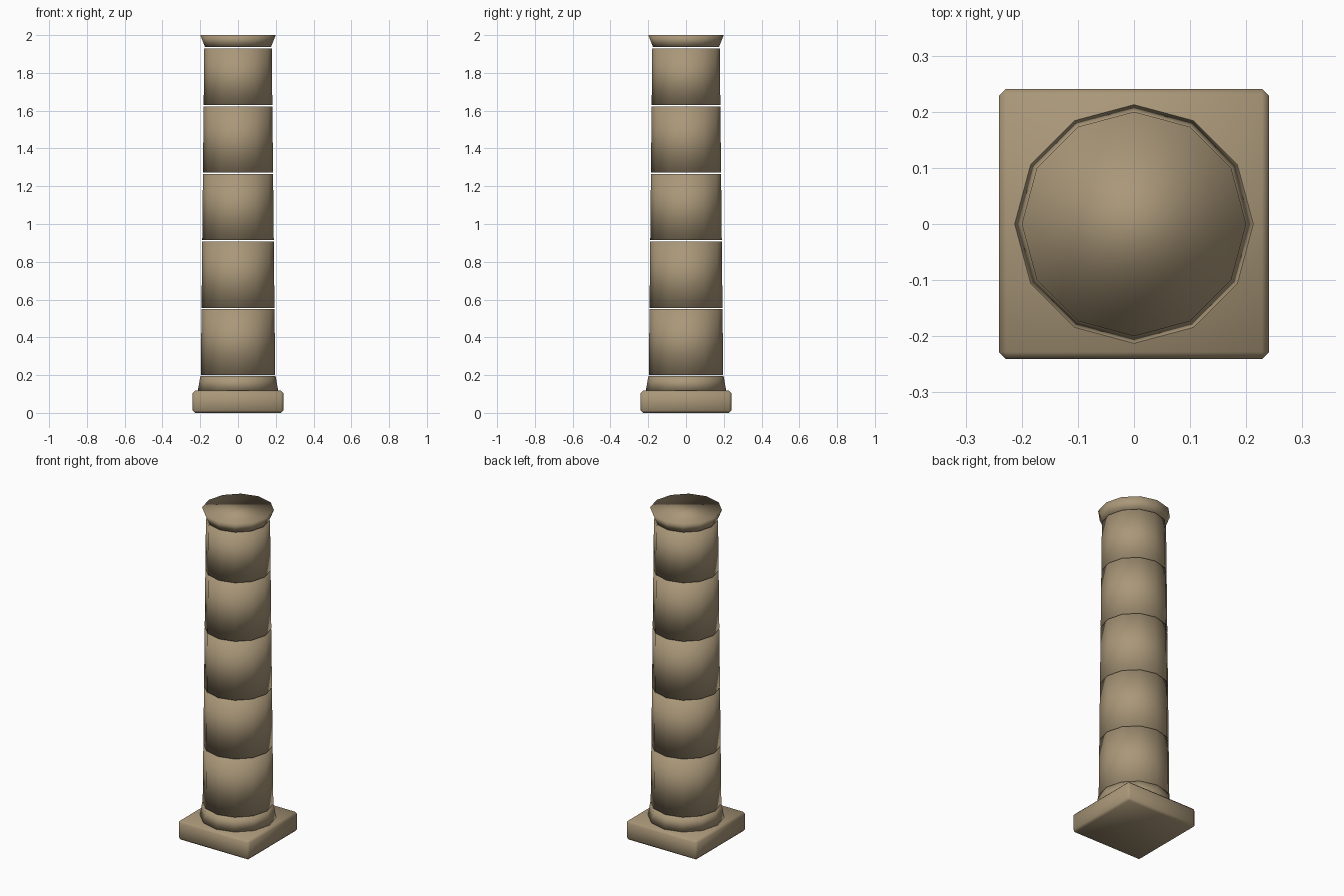
import bpy
import bmesh
import math

cube = bpy.data.objects.get("Cube")
if cube:
    bpy.data.objects.remove(cube, do_unlink=True)

SIDES = 12

# Single stone colour
stone = bpy.data.materials.new("tan_stone")
stone.use_nodes = True
colour = (0.40, 0.31, 0.19, 1)
stone.diffuse_color = colour
bsdf = stone.node_tree.nodes["Principled BSDF"]
bsdf.inputs["Base Color"].default_value = colour
bsdf.inputs["Roughness"].default_value = 0.9


def finish(name, bm):
    """Turn a bmesh into a smooth stone object."""
    bmesh.ops.recalc_face_normals(bm, faces=bm.faces)
    for face in bm.faces:
        face.smooth = True
    mesh = bpy.data.meshes.new(name)
    bm.to_mesh(mesh)
    bm.free()
    mesh.materials.append(stone)
    obj = bpy.data.objects.new(name, mesh)
    bpy.context.collection.objects.link(obj)
    return obj


def turned(name, z0, z1, r0, r1):
    """Twelve-sided tapered block with closed ends."""
    bm = bmesh.new()
    rings = []
    for z, r in ((z0, r0), (z1, r1)):
        angles = [math.tau * i / SIDES for i in range(SIDES)]
        rings.append([bm.verts.new((r * math.cos(a), r * math.sin(a), z)) for a in angles])
    low, high = rings
    for i in range(SIDES):
        j = (i + 1) % SIDES
        bm.faces.new((low[i], low[j], high[j], high[i]))
    bm.faces.new(low[::-1])
    bm.faces.new(high)
    return finish(name, bm)


# Square plinth with chamfered edges
bm = bmesh.new()
bmesh.ops.create_cube(bm, size=1)
for v in bm.verts:
    v.co.x *= 0.482
    v.co.y *= 0.482
    v.co.z = (v.co.z + 0.5) * 0.118
bmesh.ops.bevel(bm, geom=bm.edges[:], offset=0.013, segments=1, affect='EDGES')
finish("plinth", bm)

# Flared foot ring
turned("foot_ring", 0.116, 0.196, 0.213, 0.199)

# Tapering shaft drums with thin open joints
joints = (0.198, 0.553, 0.911, 1.27, 1.627, 1.934)


def shaft_radius(z):
    return 0.199 - 0.0105 * z


for n, (bottom, top) in enumerate(zip(joints, joints[1:]), 1):
    z0, z1 = bottom + 0.003, top - 0.004
    turned(f"shaft_drum_{n}", z0, z1, shaft_radius(z0), shaft_radius(z1))

# Flared capital
turned("capital", 1.936, 2.0, 0.174, 0.2)
